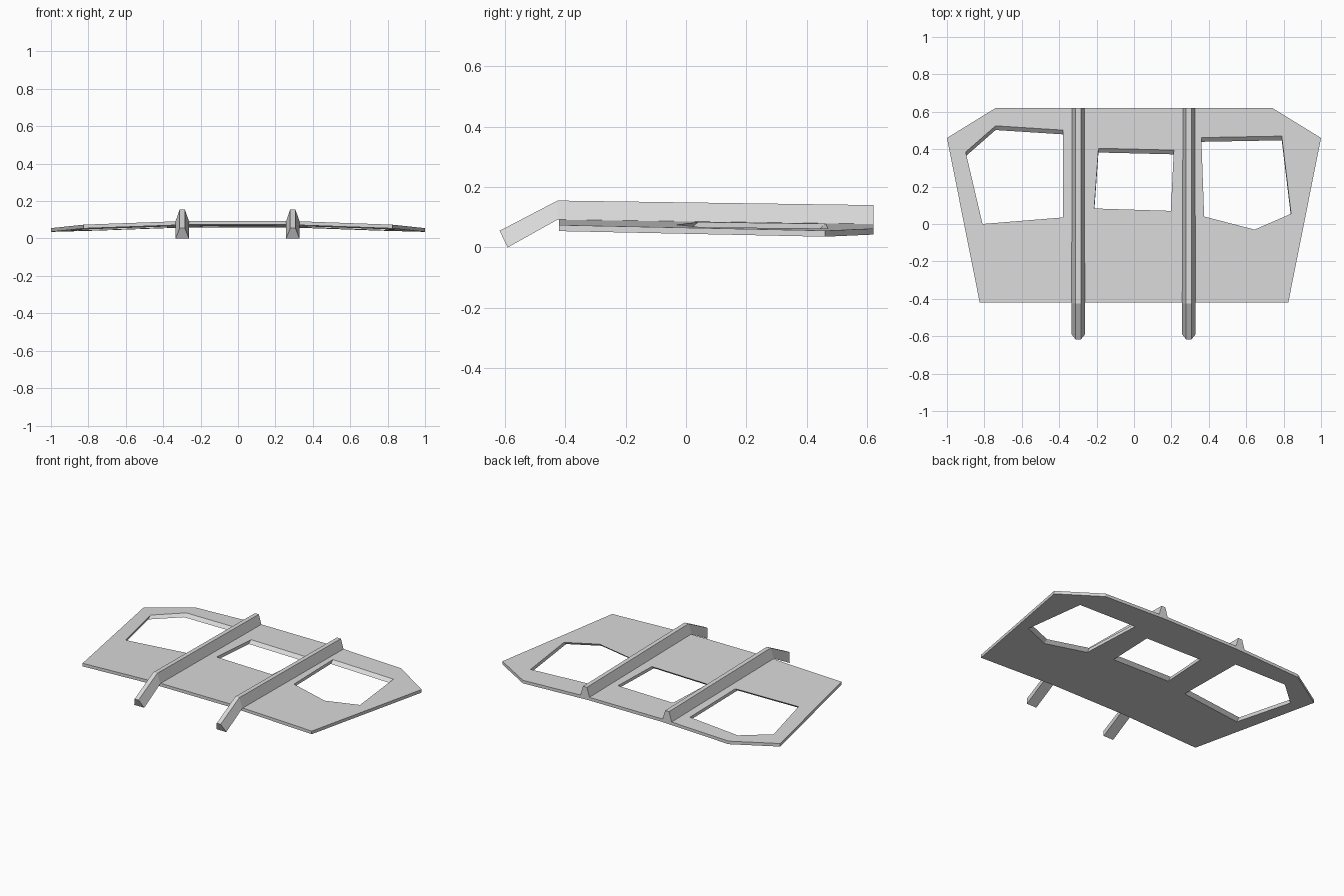
import bpy
import bmesh
from mathutils import Vector

cube = bpy.data.objects.get("Cube")
if cube:
    bpy.data.objects.remove(cube, do_unlink=True)

THICK = 0.02    # panel thickness
BEND_X = 0.27   # where the wings start to droop

grey = bpy.data.materials.new("light grey")
grey.use_nodes = True
grey.diffuse_color = (0.7, 0.7, 0.7, 1)
grey.node_tree.nodes["Principled BSDF"].inputs["Base Color"].default_value = (0.7, 0.7, 0.7, 1)


def make_object(name, bm):
    bmesh.ops.recalc_face_normals(bm, faces=bm.faces)
    mesh = bpy.data.meshes.new(name)
    bm.to_mesh(mesh)
    bm.free()
    mesh.materials.append(grey)
    obj = bpy.data.objects.new(name, mesh)
    bpy.context.collection.objects.link(obj)
    return obj


def loft(rings):
    """Closed solid through a list of matching cross-sections."""
    bm = bmesh.new()
    loops = [[bm.verts.new(p) for p in ring] for ring in rings]
    n = len(loops[0])
    for a, b in zip(loops, loops[1:]):
        for i in range(n):
            j = (i + 1) % n
            bm.faces.new((a[i], a[j], b[j], b[i]))
    bm.faces.new(loops[0])
    bm.faces.new(loops[-1])
    return bm


def top_height(x, y):
    return 0.094 - 0.014 * (y + 0.42) - 0.036 * max(0, abs(x) - BEND_X)


# Panel: flat prism, cut along the bends, then drooped at the wings
half = [(0.825, -0.42), (1, 0.46), (0.74, 0.62)]
outline = half + [(-x, y) for x, y in reversed(half)]
bm = loft([[(x, y, z) for x, y in outline] for z in (-THICK, 0)])
for x in (-BEND_X, BEND_X):
    bmesh.ops.bisect_plane(bm, geom=bm.verts[:] + bm.edges[:] + bm.faces[:],
                           plane_co=(x, 0, 0), plane_no=(1, 0, 0))
for v in bm.verts:
    v.co.z += top_height(v.co.x, v.co.y)
panel = make_object("panel", bm)

# Window openings, with walls slanting forward toward the underside
openings = {
    "right": [(-0.9, 0.385), (-0.74, 0.525), (-0.38, 0.502), (-0.38, 0.035), (-0.81, 0)],
    "middle": [(-0.19, 0.405), (0.213, 0.395), (0.197, 0.07), (-0.213, 0.083)],
    "left": [(0.36, 0.462), (0.79, 0.47), (0.84, 0.055), (0.645, -0.03), (0.375, 0.04)],
}
cutters = []
for name, points in openings.items():
    rings = [[(x, y + 1.15 * (z - top_height(x, y)), z) for x, y in points]
             for z in (0, 0.15)]
    cutter = make_object(name + "_opening_cutter", loft(rings))
    cutter.hide_render = True
    cutters.append(cutter)
    mod = panel.modifiers.new(name + "_opening", "BOOLEAN")
    mod.operation = "DIFFERENCE"
    mod.solver = "EXACT"
    mod.object = cutter

# Bake the openings and drop the cutters
bpy.context.view_layer.update()
graph = bpy.context.evaluated_depsgraph_get()
cut_mesh = bpy.data.meshes.new_from_object(panel.evaluated_get(graph))
panel.modifiers.clear()
panel.data = cut_mesh
for cutter in cutters:
    bpy.data.objects.remove(cutter, do_unlink=True)

# Ribs: tapered section along a path of (top y, top z, bottom y, bottom z)
path = [(-0.617, 0.055, -0.59, 0.0),
        (-0.425, 0.155, -0.425, 0.092),
        (0.62, 0.14, 0.62, 0.066)]
for name, x in (("right_rib", -0.298), ("left_rib", 0.293)):
    rings = [[Vector((x - 0.036, by, bz)), Vector((x + 0.036, by, bz)),
              Vector((x + 0.014, ty, tz)), Vector((x - 0.014, ty, tz))]
             for ty, tz, by, bz in path]
    make_object(name, loft(rings))
